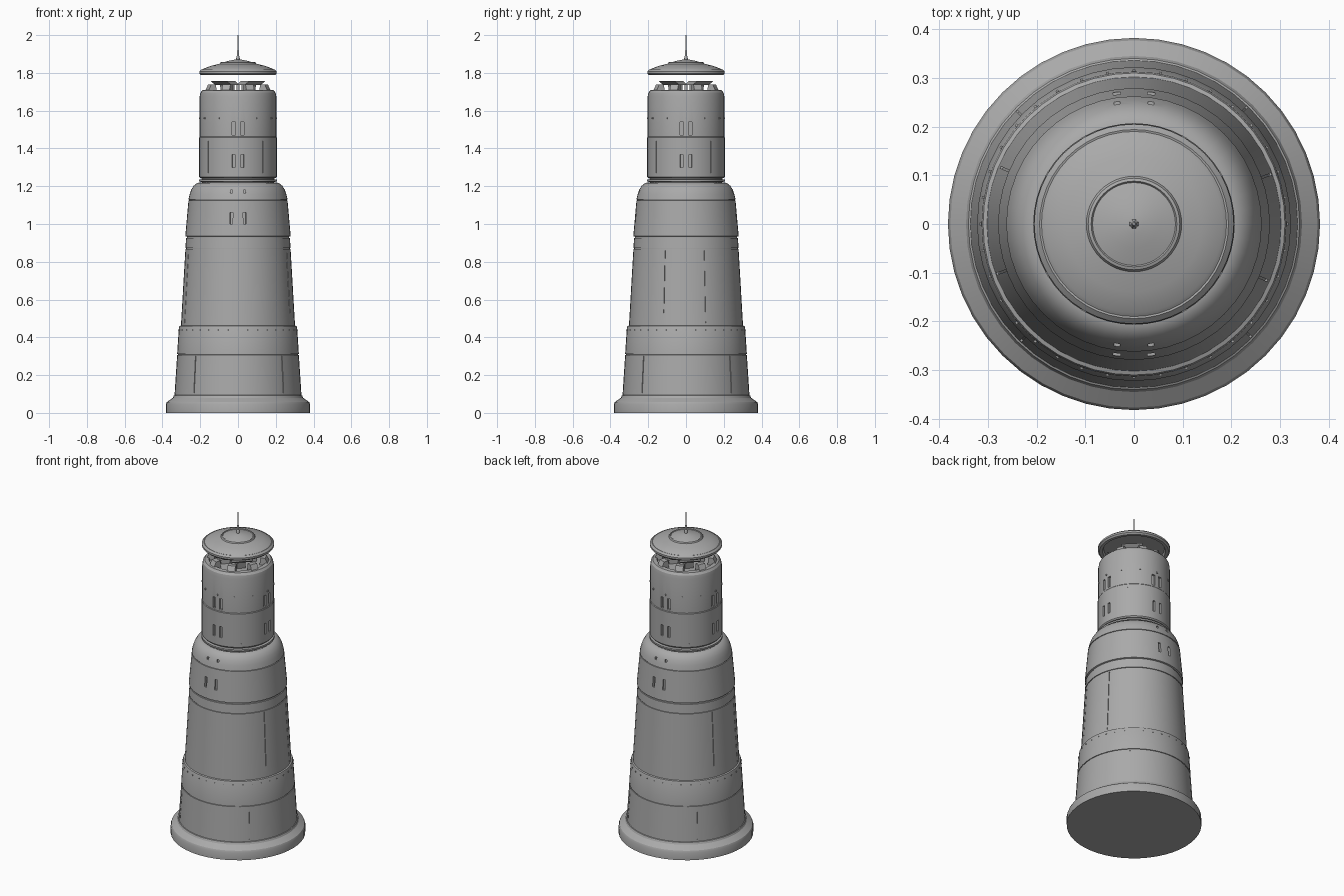
import bpy, bmesh, math
from mathutils import Vector

if "Cube" in bpy.data.objects:
    bpy.data.objects.remove(bpy.data.objects["Cube"])

SEG = 48
grey = bpy.data.materials.new("weathered grey")
grey.diffuse_color = (0.40, 0.40, 0.40, 1)
grey.use_nodes = True
grey.node_tree.nodes["Principled BSDF"].inputs["Base Color"].default_value = grey.diffuse_color


def finish(name, bm, smooth=True):
    bmesh.ops.recalc_face_normals(bm, faces=bm.faces)
    me = bpy.data.meshes.new(name)
    bm.to_mesh(me)
    bm.free()
    me.materials.append(grey)
    ob = bpy.data.objects.new(name, me)
    bpy.context.collection.objects.link(ob)
    if smooth:
        shade(ob)
    return ob


def shade(ob):
    bpy.ops.object.select_all(action='DESELECT')
    ob.select_set(True)
    bpy.context.view_layer.objects.active = ob
    bpy.ops.object.shade_smooth_by_angle(angle=math.radians(28))


def lathe(name, prof, seg=SEG, smooth=True):
    """Closed solid of revolution; profile starts and ends on the axis."""
    bm = bmesh.new()
    rings = []
    for r, z in prof:
        if r == 0:
            rings.append([bm.verts.new((0, 0, z))] * seg)
        else:
            rings.append([bm.verts.new((r * math.cos(2 * math.pi * i / seg),
                                        r * math.sin(2 * math.pi * i / seg), z)) for i in range(seg)])
    for a, b in zip(rings, rings[1:]):
        for i in range(seg):
            j = (i + 1) % seg
            quad = list(dict.fromkeys((a[i], a[j], b[j], b[i])))
            bm.faces.new(quad)
    return finish(name, bm, smooth)


def direction(deg):
    """Angle 0 faces the front (-y), 90 faces +x."""
    a = math.radians(deg)
    return Vector((math.sin(a), -math.cos(a), 0)), Vector((math.cos(a), math.sin(a), 0))


def block(bm, deg, w, bottom, top):
    """Radial block; bottom/top are (inner radius, outer radius, z)."""
    d, t = direction(deg)
    v = []
    for ri, ro, z in (bottom, top):
        for r, s in ((ri, -1), (ro, -1), (ro, 1), (ri, 1)):
            v.append(bm.verts.new(d * r + t * (s * w / 2) + Vector((0, 0, z))))
    for f in ((3, 2, 1, 0), (4, 5, 6, 7), (0, 1, 5, 4), (1, 2, 6, 5), (2, 3, 7, 6), (3, 0, 4, 7)):
        bm.faces.new([v[i] for i in f])


WALL = [(0.09, 0.336), (0.455, 0.313), (0.456, 0.302), (0.93, 0.275), (0.931, 0.279),
        (1.13, 0.262), (1.19, 0.246), (1.25, 0.204), (1.70, 0.204)]


def wall_radius(z):
    for (z0, r0), (z1, r1) in zip(WALL, WALL[1:]):
        if z0 <= z <= z1:
            return r0 + (r1 - r0) * (z - z0) / (z1 - z0)
    return WALL[-1][1]


def slot(bm, deg, z0, z1, w, depth):
    a, b = wall_radius(z0), wall_radius(z1)
    block(bm, deg, w, (a - depth, a + 0.02, z0), (b - depth, b + 0.02, z1))


def carve(ob, bm):
    cutter = finish(ob.name + "_cutter", bm, False)
    mod = ob.modifiers.new("slots", 'BOOLEAN')
    mod.operation, mod.solver, mod.object = 'DIFFERENCE', 'EXACT', cutter
    bpy.context.view_layer.objects.active = ob
    bpy.ops.object.modifier_apply(modifier=mod.name)
    bpy.data.objects.remove(cutter)
    shade(ob)


def groove(z, h=0.003, d=0.004):
    r = wall_radius(z)
    return [(r, z - h), (r - d, z - h + 0.001), (r - d, z + h - 0.001), (r, z + h)]


# Foot ring and tapered tower with stepped bands
tower = lathe("tower_body",
              [(0, 0), (0.382, 0), (0.382, 0.045), (0.377, 0.057), (0.345, 0.08), (0.34, 0.092),
               (0.336, 0.094)] + groove(0.31) +
              [(0.313, 0.452), (0.310, 0.459), (0.302, 0.462)] + groove(0.87) +
              [(0.275, 0.925), (0.271, 0.927), (0.271, 0.933), (0.279, 0.936)] + groove(1.128) +
              [(0.256, 1.158), (0.247, 1.183), (0.234, 1.203), (0.216, 1.217), (0.205, 1.219),
               (0.195, 1.215), (0, 1.215)], smooth=False)
bm = bmesh.new()
for side in (0, 180):
    for s in (-1, 1):
        slot(bm, side + s * 7.5, 1.0, 1.062, 0.015, 0.016)
        slot(bm, side + s * 8, 1.164, 1.18, 0.012, 0.012)
for k in range(4):
    slot(bm, 46 + 90 * k, 0.105, 0.3, 0.004, 0.005)
for deg, z0, z1 in ((110, 0.475, 0.86), (67, 0.53, 0.86), (290, 0.475, 0.86), (247, 0.53, 0.86)):
    slot(bm, deg, z0, z1, 0.004, 0.005)
carve(tower, bm)

# Neck between tower and turret
lathe("neck_rings", [(0, 1.20), (0.19, 1.20), (0.19, 1.222), (0.207, 1.225), (0.207, 1.235),
                     (0.192, 1.237), (0.192, 1.255), (0, 1.255)])

# Upper cylinder with rounded rim and recessed deck
turret = lathe("upper_turret",
               [(0, 1.243), (0.2, 1.243), (0.206, 1.25), (0.206, 1.458), (0.203, 1.462),
                (0.203, 1.675), (0.199, 1.695), (0.188, 1.708), (0.165, 1.71), (0.16, 1.695), (0, 1.695)],
               smooth=False)
bm = bmesh.new()
for k in range(4):
    for s in (-1, 1):
        slot(bm, 90 * k + s * 6.5, 1.30, 1.368, 0.015, 0.016)
        slot(bm, 90 * k + s * 6.5, 1.472, 1.54, 0.02, 0.014)
    slot(bm, 90 * k + 40, 1.27, 1.44, 0.004, 0.005)
carve(turret, bm)

# Rivets and sensor studs
bm = bmesh.new()
for i in range(36):
    r = wall_radius(0.438)
    block(bm, 10 * i, 0.006, (r - 0.01, r + 0.003, 0.435), (r - 0.01, r + 0.003, 0.441))
for i in range(12):
    block(bm, 30 * i, 0.009, (0.19, 0.207, 1.556), (0.19, 0.207, 1.565))
finish("rivets", bm, False)

# Rim blocks and four flared vanes under the roof
bm = bmesh.new()
for k in range(4):
    block(bm, 90 * k + 22, 0.045, (0.13, 0.185, 1.69), (0.135, 0.162, 1.738))
    block(bm, 90 * k - 22, 0.045, (0.13, 0.185, 1.69), (0.135, 0.162, 1.738))
finish("rim_blocks", bm, False)

bm = bmesh.new()
for k in range(4):
    block(bm, 90 * k + 45, 0.05, (0.05, 0.10, 1.69), (0.05, 0.11, 1.735))
    d, t = direction(90 * k + 45)
    block(bm, 90 * k + 45, 0.12, (0.05, 0.11, 1.735), (0.08, 0.145, 1.758))
finish("flared_vanes", bm, False)
lathe("centre_post", [(0, 1.69), (0.008, 1.69), (0.008, 1.74), (0, 1.74)], 12)

# Floating roof disc with stepped dome
lathe("roof_disc",
      [(0, 1.806), (0.172, 1.806), (0.178, 1.789), (0.196, 1.788), (0.205, 1.797), (0.205, 1.808),
       (0.194, 1.818), (0.19, 1.817), (0.182, 1.823), (0.14, 1.838), (0.098, 1.848), (0.094, 1.855),
       (0.088, 1.857), (0.085, 1.853), (0.05, 1.864), (0.02, 1.87), (0, 1.872)])

# Antenna
lathe("antenna", [(0, 1.865), (0.01, 1.865), (0.009, 1.885), (0.006, 1.89), (0.006, 1.915),
                  (0.0035, 1.92), (0.003, 2.0), (0, 2.0)], 12)
